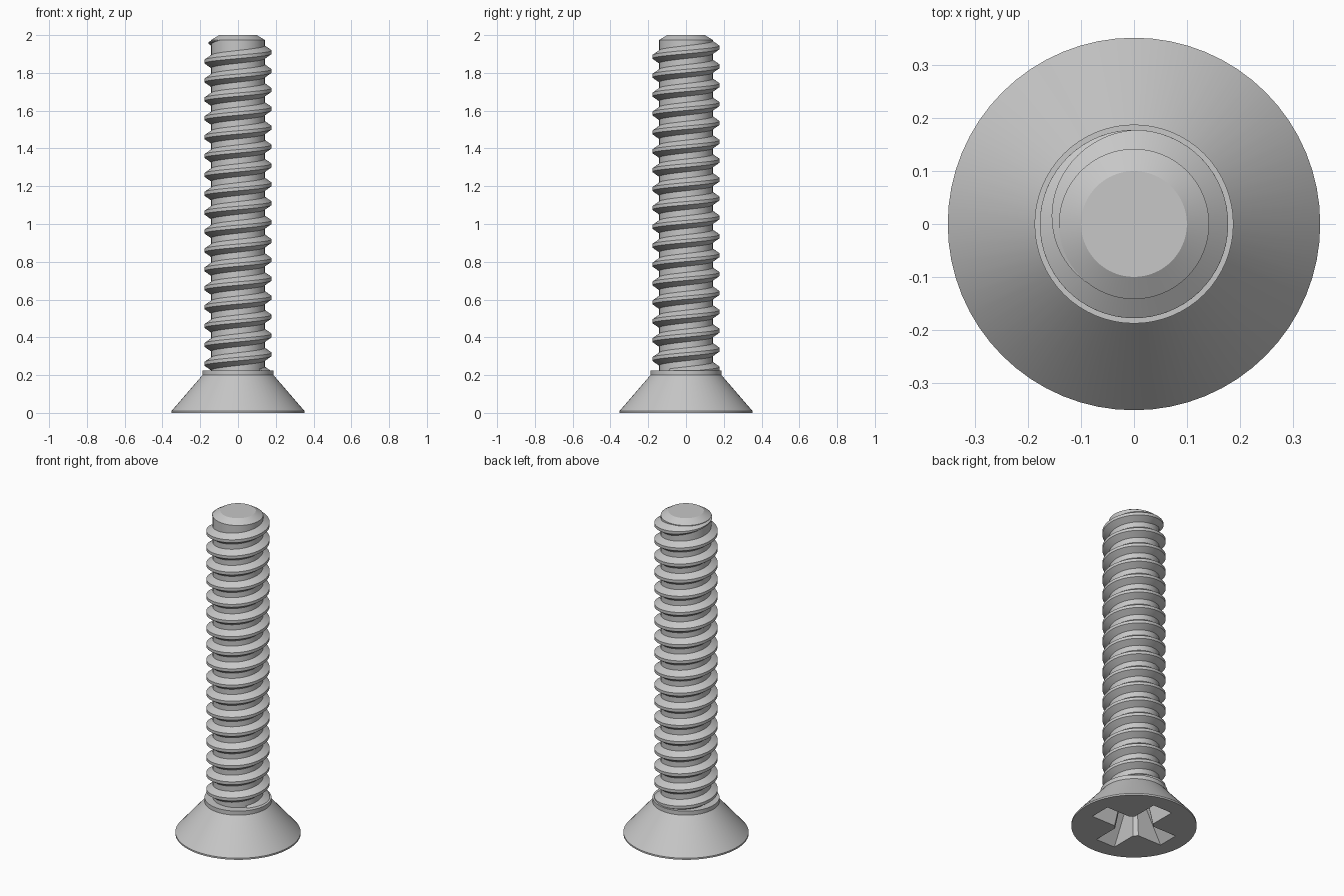
import bpy, bmesh, math

cube = bpy.data.objects.get("Cube")
if cube:
    bpy.data.objects.remove(cube, do_unlink=True)

CORE, CREST, PITCH, SIDES = 0.142, 0.178, 0.1, 64

steel = bpy.data.materials.new("plain_steel")
steel.use_nodes = True
GREY = (0.57, 0.57, 0.57, 1)
steel.diffuse_color = GREY
steel.node_tree.nodes["Principled BSDF"].inputs["Base Color"].default_value = GREY


def skin(name, rings, closed=True):
    """Join successive rings of points with quads and cap both ends."""
    bm = bmesh.new()
    loops = [[bm.verts.new(p) for p in ring] for ring in rings]
    n = len(loops[0])
    for a, b in zip(loops, loops[1:]):
        for i in range(n):
            j = (i + 1) % n
            bm.faces.new((a[i], a[j], b[j], b[i]))
    bm.faces.new(loops[0][::-1])
    bm.faces.new(loops[-1])
    bmesh.ops.recalc_face_normals(bm, faces=bm.faces)
    mesh = bpy.data.meshes.new(name)
    bm.to_mesh(mesh)
    bm.free()
    mesh.materials.append(steel)
    obj = bpy.data.objects.new(name, mesh)
    bpy.context.collection.objects.link(obj)
    return obj


def circle(r, z):
    steps = [math.tau * i / SIDES for i in range(SIDES)]
    return [(r * math.cos(t), r * math.sin(t), z) for t in steps]


def cross(arm, half, corner, z):
    """Four-armed outline with chamfered inner corners."""
    quarter = [(arm, -half), (arm, half), (half + corner, half), (half, half + corner)]
    points = []
    for k in range(4):
        c, s = (1, 0, -1, 0)[k], (0, 1, 0, -1)[k]
        points += [(x * c - y * s, x * s + y * c, z) for x, y in quarter]
    return points


def finish(obj):
    bpy.ops.object.select_all(action="DESELECT")
    obj.select_set(True)
    bpy.context.view_layer.objects.active = obj
    for mod in list(obj.modifiers):
        bpy.ops.object.modifier_apply(modifier=mod.name)
    bpy.ops.object.shade_smooth_by_angle(angle=math.radians(25))


# Countersunk head, collar, shank and chamfered tip
profile = [(0.352, 0), (0.352, 0.01), (0.188, 0.2), (0.188, 0.225),
           (CORE, 0.225), (CORE, 1.974), (0.1, 2)]
body = skin("screw_body", [circle(r, z) for r, z in profile])

# Tapered cross recess in the underside of the head
cutter = skin("recess_cutter", [cross(0.257, 0.067, 0.022, -0.01),
                                cross(0.11, 0.04, 0.016, 0.2)])
cutter.hide_render = True
cut = body.modifiers.new("recess", "BOOLEAN")
cut.operation = "DIFFERENCE"
cut.solver = "EXACT"
cut.object = cutter
finish(body)
bpy.data.objects.remove(cutter, do_unlink=True)

# Right-handed thread that fades into the shank near the tip
START, FADE, END = 1.9, 19.25, 19.64
count = int((END - START) * SIDES)
rings = []
for i in range(count + 1):
    turn = START + (END - START) * i / count
    size = max(0.02, min(1, (END - turn) / (END - FADE)))
    z = 0.01 + PITCH * turn
    top = CORE + (CREST - CORE) * size
    base, flat = 0.036 * size, 0.009 * size
    c, s = math.cos(math.tau * turn), math.sin(math.tau * turn)
    section = [(CORE - 0.003, -base), (top, -flat), (top, flat), (CORE - 0.003, base)]
    rings.append([(r * c, r * s, z + dz) for r, dz in section])
finish(skin("thread", rings))
